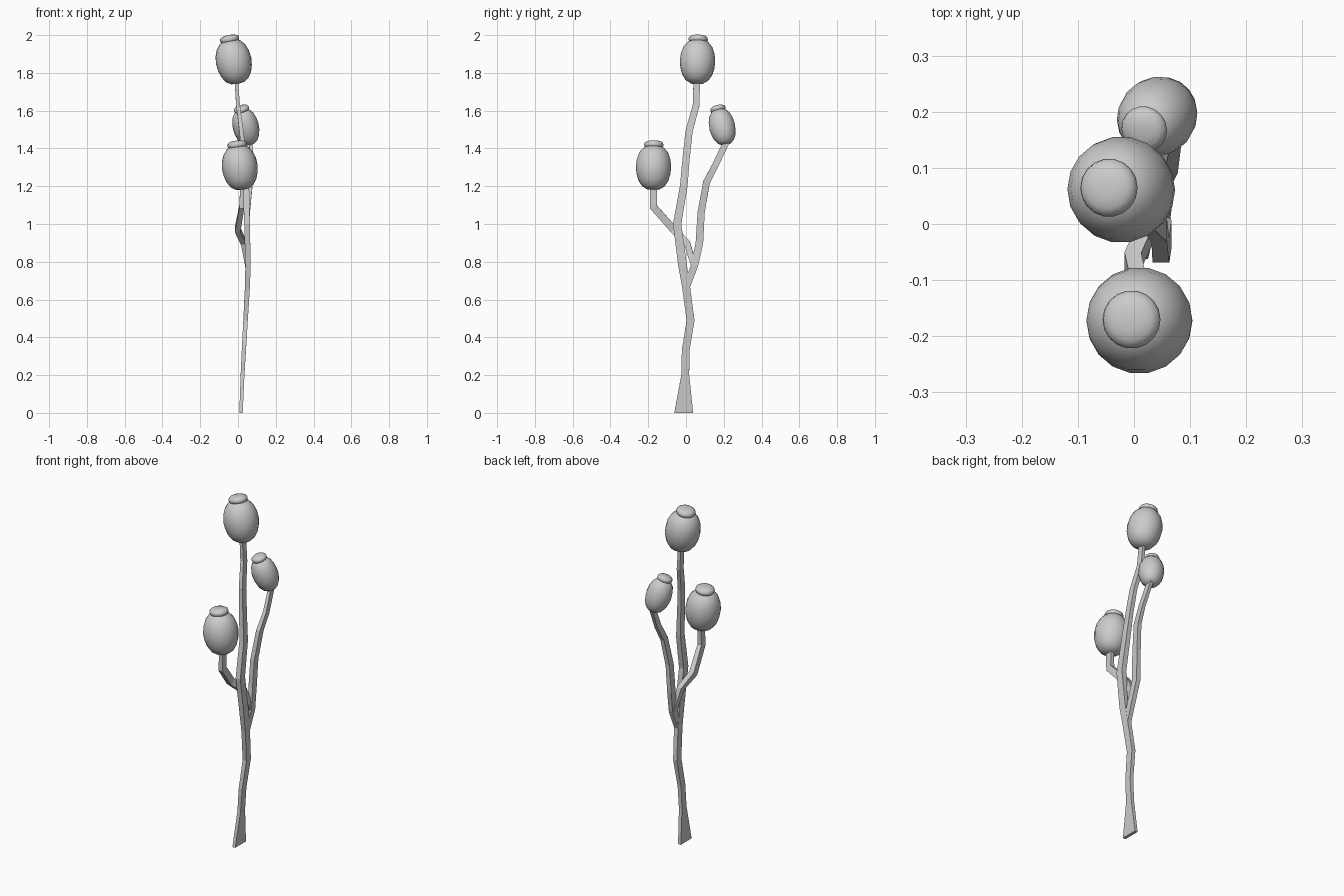
import bpy, bmesh, math
from mathutils import Vector

if "Cube" in bpy.data.objects:
    bpy.data.objects.remove(bpy.data.objects["Cube"])


def finish(bm, name):
    bmesh.ops.recalc_face_normals(bm, faces=bm.faces)
    me = bpy.data.meshes.new(name)
    bm.to_mesh(me)
    bm.free()
    ob = bpy.data.objects.new(name, me)
    bpy.context.collection.objects.link(ob)
    return ob


def stem(name, pts, flat_start=False):
    """Four-sided strip swept along (x, y, z, width, thickness) points."""
    bm = bmesh.new()
    P = [Vector(p[:3]) for p in pts]
    rings = []
    for i, p in enumerate(pts):
        a, b = P[max(i - 1, 0)], P[min(i + 1, len(P) - 1)]
        t = (b - a).normalized()
        if i == 0 and flat_start:
            t = Vector((0, 0, 1))
        w = t.cross(Vector((1, 0, 0))).normalized()
        n = w.cross(t)
        rings.append([bm.verts.new(P[i] + w * su * p[3] / 2 + n * sv * p[4] / 2)
                      for su, sv in ((-1, -1), (1, -1), (1, 1), (-1, 1))])
    for r, s in zip(rings, rings[1:]):
        for k in range(4):
            m = (k + 1) % 4
            bm.faces.new((r[k], r[m], s[m], s[k]))
    bm.faces.new(rings[0])
    bm.faces.new(rings[-1])
    return finish(bm, name)


def lathe(name, profile, centre, axis, scale, segs=18):
    """Closed turned shape, (radius, height) profile, tilted onto an axis."""
    bm = bmesh.new()
    rings = []
    for r, z in profile:
        if r == 0:
            rings.append([bm.verts.new((0, 0, z))] * segs)
        else:
            rings.append([bm.verts.new((r * math.cos(2 * math.pi * k / segs),
                                        r * math.sin(2 * math.pi * k / segs), z))
                          for k in range(segs)])
    for a, b in zip(rings, rings[1:]):
        for k in range(segs):
            m = (k + 1) % segs
            bm.faces.new(list(dict.fromkeys((a[k], a[m], b[m], b[k]))))
    rot = Vector((0, 0, 1)).rotation_difference(Vector(axis)).to_matrix()
    for v in bm.verts:
        v.co = rot @ (v.co * scale) + Vector(centre)
    ob = finish(bm, name)
    for f in ob.data.polygons:
        f.use_smooth = True
    return ob


# Main stem and the two side branches
stem("main_stem", [
    (.016, -.012, 0, .10, .018), (.024, -.004, .2, .042, .020),
    (.031, -.002, .33, .040, .022), (.040, .024, .49, .042, .024),
    (.050, 0, .67, .042, .026), (.053, -.018, .78, .046, .028),
    (.048, -.047, 1.0, .044, .030), (.045, -.012, 1.2, .040, .028),
    (.033, 0, 1.34, .038, .024), (.018, .016, 1.49, .038, .022),
    (0, .054, 1.63, .036, .020), (-.010, .057, 1.78, .034, .018)], True)
stem("back_branch", [
    (.050, .005, .67, .034, .024), (.054, .045, .78, .038, .026),
    (.045, .071, .90, .040, .026), (.050, .080, 1.06, .038, .026),
    (.066, .108, 1.22, .036, .024), (.074, .155, 1.31, .034, .020),
    (.066, .226, 1.46, .034, .018)])
stem("front_branch", [
    (.053, .045, .77, .030, .026), (.030, .005, .90, .034, .028),
    (-.002, -.065, .97, .040, .030), (.020, -.172, 1.09, .040, .026),
    (.022, -.172, 1.21, .040, .020)])

# Seed pods with a flattened cap
pod = [(0, -.118), (.035, -.114), (.060, -.098), (.080, -.068), (.091, -.032),
       (.095, .005), (.090, .045), (.077, .080), (.055, .106), (.030, .118), (0, .120)]
cap = [(0, .104), (.038, .104), (.048, .110), (.052, .121), (.049, .132),
       (.038, .140), (.020, .144), (0, .145)]
for label, c, ax, s in (
        ("top", (-.022, .061, 1.858), (-.19, .03, 1), (1, 1, 1.0)),
        ("front", (.010, -.172, 1.298), (-.12, .015, 1), (1, 1, 1.0)),
        ("back", (.042, .192, 1.513), (-.25, -.24, 1), (.73, .73, .83))):
    sc = Vector(s)
    for part, prof in (("pod", pod), ("cap", cap)):
        scaled = [(r * sc.x * (1.1 if part == "cap" and sc.x < 1 else 1), z * sc.z)
                  for r, z in prof]
        lathe(f"{label}_{part}", scaled, c, ax, 1.0)
